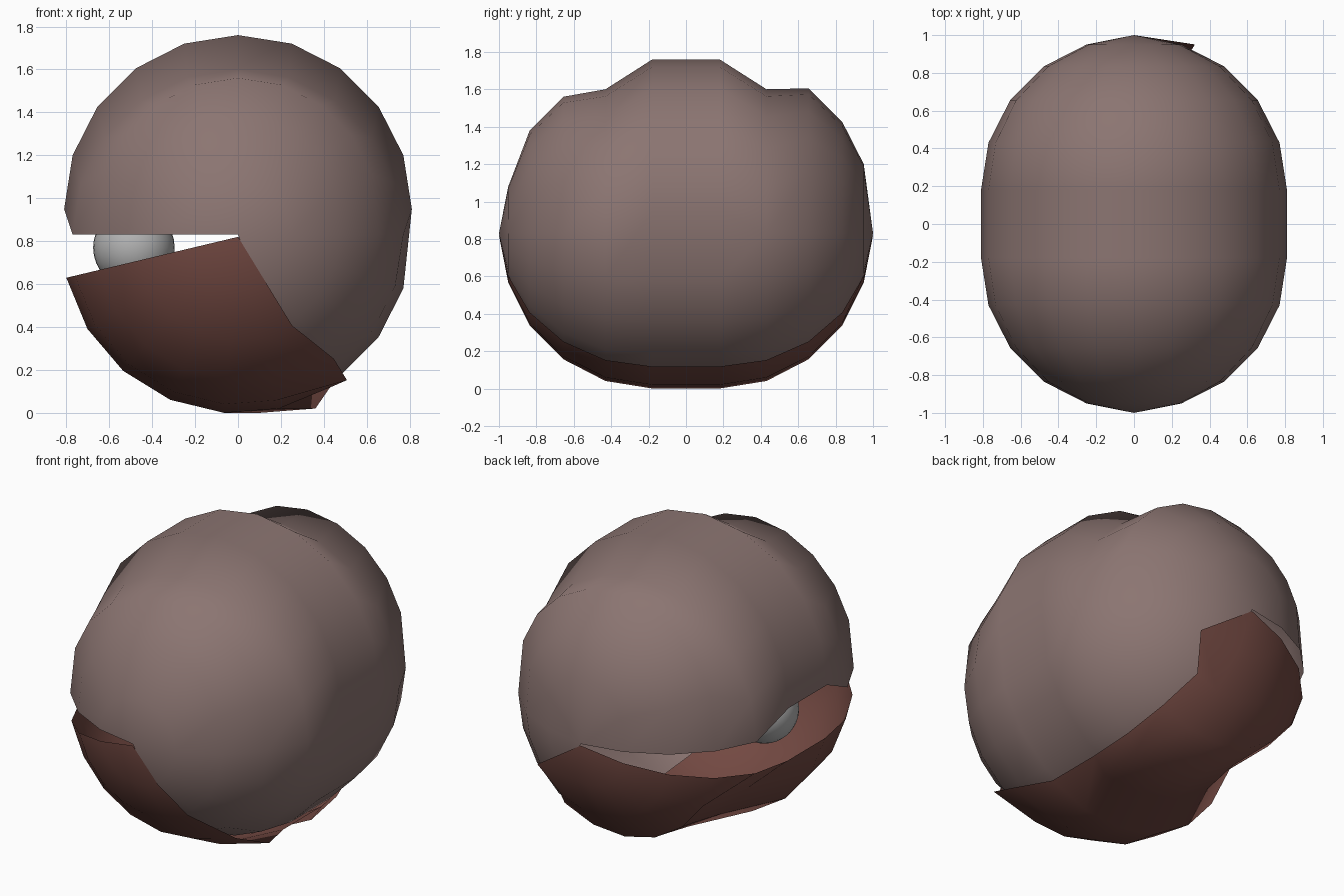
import bpy, bmesh
from math import sin, cos, radians
from mathutils import Vector

if "Cube" in bpy.data.objects:
    bpy.data.objects.remove(bpy.data.objects["Cube"])

R, HALF = 0.81, 0.18          # capsule radius, half length of the straight part


def material(name, rgb):
    m = bpy.data.materials.new(name)
    m.diffuse_color = (*rgb, 1)
    m.use_nodes = True
    m.node_tree.nodes["Principled BSDF"].inputs["Base Color"].default_value = m.diffuse_color
    return m


# Rings along y from front to back: (y, radius)
RINGS = [(-HALF - R * cos(radians(18 * k)), R * sin(radians(18 * k))) for k in range(1, 6)]
RINGS += [(-y, r) for y, r in reversed(RINGS)]


def smooth(obj):
    bpy.ops.object.select_all(action='DESELECT')
    obj.select_set(True)
    bpy.context.view_layer.objects.active = obj
    bpy.ops.object.shade_smooth_by_angle(angle=radians(30))


def shell(name, angles, centre_z, scale, shift, mat):
    """Open capsule skin around the y axis; shift(ring, step) moves single points in x and z.
    Shading normals follow the undented capsule."""
    bm = bmesh.new()
    rows, normals = [], []
    for i, (y, r) in enumerate(RINGS):
        row = []
        for j, a in enumerate(angles):
            dx, dz = shift(i, j)
            px, pz = r * cos(radians(a)), r * sin(radians(a))
            row.append(bm.verts.new((px * scale + dx, y, centre_z + pz * scale + dz)))
            normals.append(Vector((px, y + (HALF if y < 0 else -HALF), pz)).normalized())
        rows.append(row)
    front = bm.verts.new((0, -1, centre_z))
    back = bm.verts.new((0, 1, centre_z))
    normals += [Vector((0, -1, 0)), Vector((0, 1, 0))]
    for j in range(len(angles) - 1):
        bm.faces.new((front, rows[0][j], rows[0][j + 1]))
        for a, b in zip(rows, rows[1:]):
            bm.faces.new((a[j], b[j], b[j + 1], a[j + 1]))
        bm.faces.new((back, rows[-1][j + 1], rows[-1][j]))
    for f in bm.faces:
        f.smooth = True
    mesh = bpy.data.meshes.new(name)
    bm.to_mesh(mesh)
    bm.free()
    obj = bpy.data.objects.new(name, mesh)
    bpy.context.collection.objects.link(obj)
    mesh.materials.append(mat)
    mesh.normals_split_custom_set_from_vertices(normals)
    return obj


# Upper shell: wraps over the top and down the right side, some rings are raised
UPPER = [-68] + list(range(-54, 181, 18))
LIFT = [0, 0.075, 0.075, 0, 0.12, 0.12, 0, 0.12, 0.12, 0.12]


def upper_shift(i, j):
    a = UPPER[j]
    if j == 0:                       # tuck the hidden hem inside the lower shell
        r = RINGS[i][1] * 0.03
        return -r * cos(radians(a)), -r * sin(radians(a))
    if 0 < a < 180 or (i in (4, 5) and a in (0, 180)):
        return 0, LIFT[i]
    return 0, 0


shell("upper_shell", UPPER, 0.83, 1.0, upper_shift, material("shell_taupe", (0.26, 0.178, 0.167)))

# Lower shell: tilted open jaw, with two dented rings and a flared right rim
LOWER = [193.4 + 18 * k for k in range(7)]
FLARE = {2: 0.10, 3: 0.10, 9: 0.19}


def lower_shift(i, j):
    if j == len(LOWER) - 1:
        return FLARE.get(i, 0), 0
    if i in (5, 6) and j > 0:
        return 0.17, 0
    return 0, 0


shell("lower_shell", LOWER, 0.82, 1.015, lower_shift,
      material("shell_red_brown", (0.17, 0.066, 0.054)))

# Ball held inside the gap
bpy.ops.mesh.primitive_uv_sphere_add(segments=32, ring_count=16, radius=0.19,
                                     location=(-0.485, -0.05, 0.77))
ball = bpy.context.object
ball.name = "inner_ball"
ball.data.materials.append(material("ball_grey", (0.45, 0.45, 0.45)))
smooth(ball)
